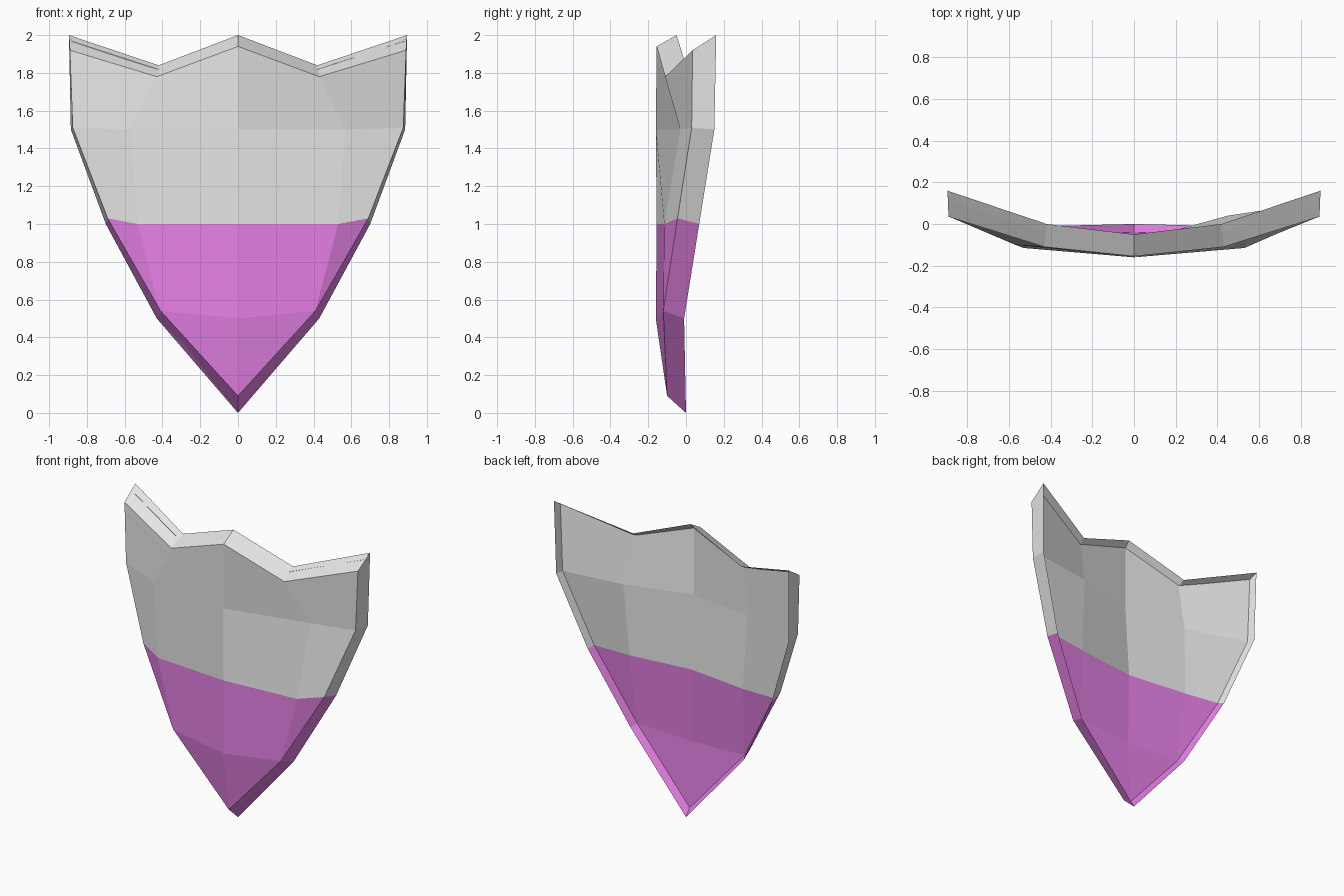
import bpy
import bmesh
from mathutils import Vector

cube = bpy.data.objects.get("Cube")
if cube:
    bpy.data.objects.remove(cube)


def make_material(name, colour):
    mat = bpy.data.materials.new(name)
    mat.use_nodes = True
    mat.diffuse_color = (*colour, 1)
    mat.node_tree.nodes["Principled BSDF"].inputs["Base Color"].default_value = (*colour, 1)
    return mat


grey = make_material("light_grey", (0.78, 0.78, 0.78))
purple = make_material("orchid_purple", (0.84, 0.235, 0.84))

# Half sections, top row to tip, from the centre line out to the edge
FRONT = [
    [(0, -0.155, 1.94), (0.43, -0.11, 1.78), (0.89, 0.035, 1.92)],
    [(0, -0.16, 1.5), (0.57, -0.065, 1.5), (0.875, 0.03, 1.51)],
    [(0, -0.155, 1.0), (0.53, -0.115, 1.0), (0.69, -0.045, 1.03)],
    [(0, -0.16, 0.5), (0.41, -0.12, 0.54)],
    [(0, -0.10, 0.09)],
]
INNER_CENTRES = [(0, -0.085, 1.96), (0, -0.085, 1.5), (0, -0.05, 1.0), (0, -0.06, 0.5), (0, -0.04, 0.05)]
INNER_MIDS = {1: (0.45, 0.005, 1.5), 2: (0.43, 0.0, 1.0)}
SKEW = 0.035  # the upper bulge is fuller on one side

# Outer back outline, keyed by row and column
BACK = {(0, 0): (0, -0.05, 2.0), (0, 1): (0.42, 0.0, 1.84), (0, 2): (0.895, 0.16, 2.0),
        (1, 2): (0.885, 0.15, 1.5), (2, 2): (0.70, 0.07, 1.0),
        (3, 1): (0.43, -0.01, 0.5), (4, 0): (0, 0, 0)}

# Inner sheet: its outline sits part of the way into the rim
INNER = []
for r, row in enumerate(FRONT):
    points = []
    for c, p in enumerate(row):
        if c == 0:
            q = Vector(INNER_CENTRES[r])
        elif (r, c) in BACK:
            q = Vector(BACK[r, c]).lerp(Vector(p), 0.4)
            q.x -= 0.012
        else:
            q = Vector(INNER_MIDS[r])
        points.append(q)
    INNER.append(points)

bm = bmesh.new()


def mirrored(points):
    """Make vertices for both halves from points keyed by row and column."""
    verts = {}
    for (r, c), p in points.items():
        for side in ((1, -1) if c else (1,)):
            skew = SKEW * side if (r, c) == (1, 1) else 0
            verts[r, c * side] = bm.verts.new((p[0] * side, p[1] + skew, p[2]))
    return verts


def keyed(rows):
    return {(r, c): p for r, row in enumerate(rows) for c, p in enumerate(row)}


def add_face(verts, row):
    bm.faces.new(verts).material_index = int(row >= 2)


def add_sheet(v):
    for s in (1, -1):
        for r in (0, 1):
            for c in (0, 1):
                add_face([v[r, c * s], v[r, (c + 1) * s], v[r + 1, (c + 1) * s], v[r + 1, c * s]], r)
        add_face([v[2, 0], v[2, s], v[3, s], v[3, 0]], 2)
        add_face([v[2, s], v[2, 2 * s], v[3, s]], 2)
        add_face([v[3, 0], v[3, s], v[4, 0]], 3)


# Front and inner sheets joined by the slanted rim and its inner lip
front, back, inner = mirrored(keyed(FRONT)), mirrored(BACK), mirrored(keyed(INNER))
add_sheet(front)
add_sheet(inner)
outline = [(0, c) for c in range(-2, 3)] + [(1, 2), (2, 2), (3, 1), (4, 0), (3, -1), (2, -2), (1, -2)]
for a, b in zip(outline, outline[1:] + outline[:1]):
    row = min(a[0], b[0])
    add_face([front[a], front[b], back[b], back[a]], row)
    add_face([back[a], back[b], inner[b], inner[a]], row)

bmesh.ops.recalc_face_normals(bm, faces=bm.faces)
mesh = bpy.data.meshes.new("shield")
bm.to_mesh(mesh)
bm.free()
mesh.materials.append(grey)
mesh.materials.append(purple)
shield = bpy.data.objects.new("shield", mesh)
bpy.context.collection.objects.link(shield)
